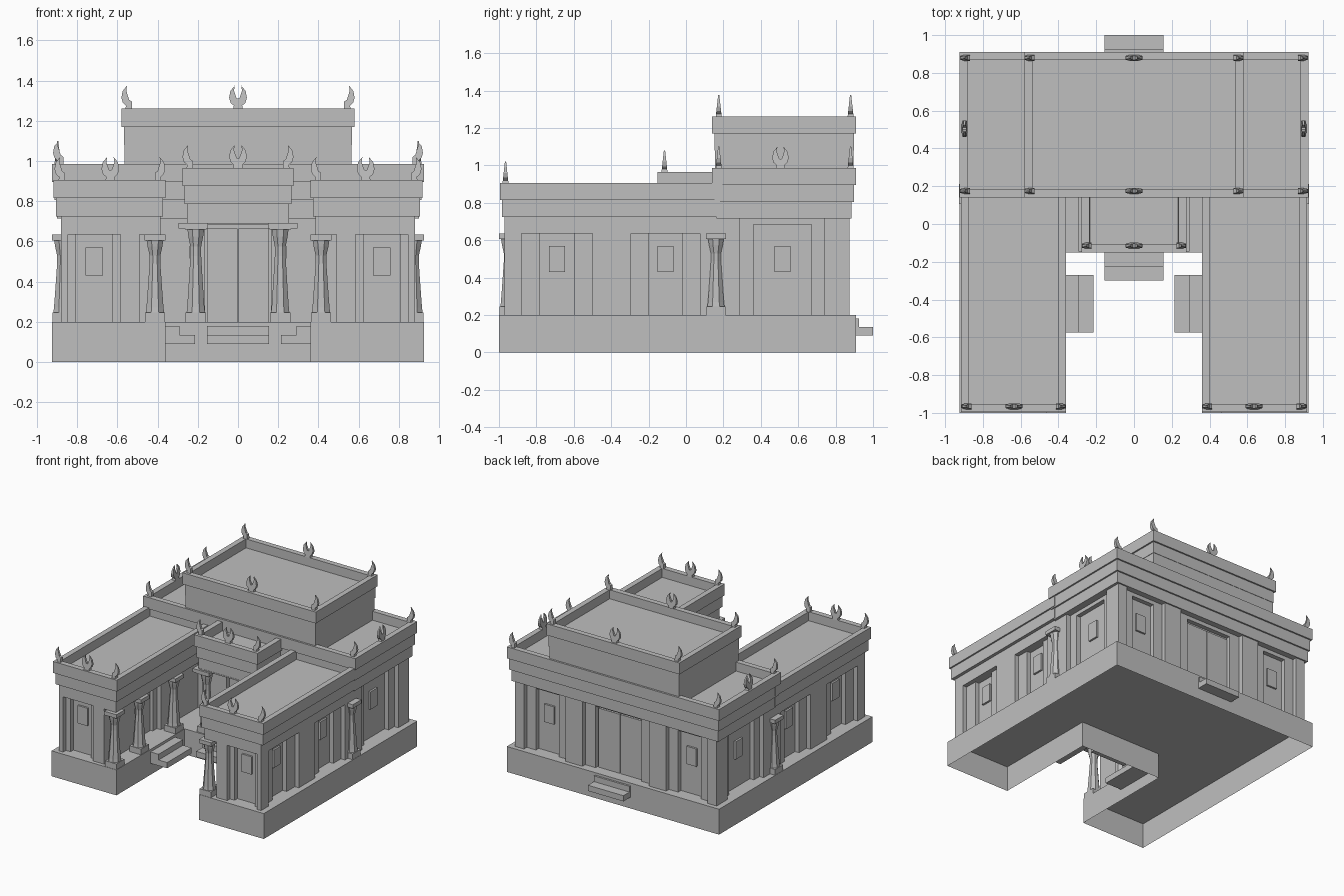
import bpy, bmesh, math
from mathutils import Matrix, Vector

cube = bpy.data.objects.get("Cube")
if cube:
    bpy.data.objects.remove(cube, do_unlink=True)

stone = bpy.data.materials.new("grey stone")
stone.use_nodes = True
GREY = (0.52, 0.52, 0.52, 1)
stone.diffuse_color = GREY
stone.node_tree.nodes["Principled BSDF"].inputs["Base Color"].default_value = GREY


def finish(bm, name):
    bmesh.ops.recalc_face_normals(bm, faces=bm.faces[:])
    me = bpy.data.meshes.new(name)
    bm.to_mesh(me)
    bm.free()
    me.materials.append(stone)
    ob = bpy.data.objects.new(name, me)
    bpy.context.collection.objects.link(ob)
    return ob


def add_box(bm, x, y, z):
    """Box from three (low, high) ranges."""
    size = [r[1] - r[0] for r in (x, y, z)]
    mid = [(r[1] + r[0]) / 2 for r in (x, y, z)]
    m = Matrix.Translation(mid) @ Matrix.Diagonal((*size, 1))
    return bmesh.ops.create_cube(bm, size=1, matrix=m)["verts"]


def boxes(name, *specs):
    bm = bmesh.new()
    for s in specs:
        add_box(bm, *s)
    return finish(bm, name)


def flip(r, s):
    return tuple(sorted((r[0] * s, r[1] * s)))


def cornice(name, x, y, top, bands, rim=0.06):
    """Stacked bands stepping inward downwards, with a sunken roof on top."""
    bm = bmesh.new()
    for i in range(bands):
        o = 0.012 * i
        z = (top - 0.09 * (i + 1), top - 0.09 * i)
        verts = add_box(bm, (x[0] + o, x[1] - o), (y[0] + o, y[1] - o), z)
        if i == 0:
            faces = {f for v in verts for f in v.link_faces}
            roof = max(faces, key=lambda f: f.calc_center_median().z)
            bmesh.ops.inset_region(bm, faces=[roof], thickness=rim)
            bmesh.ops.inset_region(bm, faces=[roof], thickness=0.0005, depth=-0.07)
    return finish(bm, name)


def face_box(side, plane, a, b, d0, d1, z):
    """Box on a wall: side is '+x', '-x', '+y' or '-y'; d is measured inward."""
    s = 1 if side[0] == "+" else -1
    deep = tuple(sorted((plane - s * d0, plane - s * d1)))
    return (deep, (a, b), z) if side[1] == "x" else ((a, b), deep, z)


STEP = 0.035


def carved_wall(name, box, niches):
    """Wall block with two-step niches, each holding a window or a double door."""
    wall = boxes(name, box)
    shallow, deep, fittings = [], [], []
    for side, plane, mid, outer, inner, top, kind in niches:
        shallow.append(face_box(side, plane, mid - outer, mid + outer, -0.05, STEP, (0.1, 0.8)))
        deep.append(face_box(side, plane, mid - inner, mid + inner, -0.06, 2 * STEP, (0.08, top)))
        d0, d1 = 2 * STEP - 0.015, 2 * STEP + 0.005
        if kind == "window":
            fittings.append(face_box(side, plane, mid - 0.043, mid + 0.043, d0, d1, (0.43, 0.57)))
        else:
            w = inner - 0.01
            for lo, hi in ((-w, -0.002), (0.002, w)):
                fittings.append(face_box(side, plane, mid + lo, mid + hi, d0, d1, (0.2, top - 0.02)))
    for label, specs in (("shallow", shallow), ("deep", deep)):
        cutter = boxes(f"{name}_{label}_cutter", *specs)
        cutter.hide_render = True
        cutter.hide_set(True)
        mod = wall.modifiers.new(label, "BOOLEAN")
        mod.operation, mod.solver, mod.object = "DIFFERENCE", "EXACT", cutter
    # Bake the cuts so no helper objects remain
    graph = bpy.context.evaluated_depsgraph_get()
    mesh = bpy.data.meshes.new_from_object(wall.evaluated_get(graph))
    wall.modifiers.clear()
    wall.data = mesh
    for label in ("shallow", "deep"):
        bpy.data.objects.remove(bpy.data.objects[f"{name}_{label}_cutter"], do_unlink=True)
    boxes(name + "_windows_and_doors", *fittings)


def column(name, x, y, top=0.635):
    """Waisted eight-sided column with square plinth and capital."""
    bm = bmesh.new()
    k = (top - 0.03 - 0.24) / 0.365
    rings = []
    for h, r in ((0, .05), (.03, .046), (.13, .038), (.25, .029), (.29, .029), (.335, .04), (.365, .045)):
        rings.append([bm.verts.new((x + r * math.cos(a), y + r * math.sin(a), 0.24 + h * k))
                      for a in (math.pi / 4 * (i + 0.5) for i in range(8))])
    for lo, hi in zip(rings, rings[1:]):
        for i in range(8):
            j = (i + 1) % 8
            bm.faces.new((lo[i], lo[j], hi[j], hi[i]))
    for h, z in ((0.05, (0.2, 0.245)), (0.053, (top - 0.03, top))):
        add_box(bm, (x - h, x + h), (y - h, y + h), z)
    return finish(bm, name)


HALF = ((.024, 0), (.021, .015), (.037, .03), (.044, .055), (.038, .088), (.016, .115),
        (.02, .09), (.013, .068))


def horn(name, x, y, z, side=0, turn=False):
    """Crescent ornament; side -1 or 1 keeps only the half used on corners."""
    if side:
        pts = [(side * (px - 0.016), pz) for px, pz in ((-.008, 0),) + HALF + ((.006, .045), (-.008, .035))]
    else:
        pts = list(HALF) + [(.006, .05)]
        pts += [(-px, pz) for px, pz in reversed(pts)]
    bm = bmesh.new()
    loops = [[bm.verts.new((px, s * (0.016 - 0.11 * pz), pz)) for px, pz in pts] for s in (-1, 1)]
    for loop in loops:
        bm.faces.new(loop)
    n = len(pts)
    for i in range(n):
        j = (i + 1) % n
        bm.faces.new((loops[0][i], loops[0][j], loops[1][j], loops[1][i]))
    ob = finish(bm, name)
    ob.location = Vector((x, y, z))
    if turn:
        ob.rotation_euler.z = math.pi / 2


# Hollow U-shaped podium, open underneath
bm = bmesh.new()
plan = [(-.925, -1), (-.36, -1), (-.36, -.15), (.36, -.15), (.36, -1), (.925, -1), (.925, .91), (-.925, .91)]
top = bm.faces.new([bm.verts.new((x, y, 0.2)) for x, y in plan])
skirt = bmesh.ops.extrude_edge_only(bm, edges=bm.edges[:])
bmesh.ops.translate(bm, vec=(0, 0, -0.2), verts=[v for v in skirt["geom"] if isinstance(v, bmesh.types.BMVert)])
finish(bm, "podium")

# Steps
LOW, HIGH, W = (0.09, 0.135), (0.135, 0.18), (-.155, .155)
boxes("front_steps", (W, (-.30, -.15), LOW), (W, (-.225, -.15), HIGH))
boxes("back_steps", (W, (.91, 1), LOW), (W, (.91, .925), HIGH))

# Main hall
hall = [("-y", .2, 0, .24, .165, .685, "door"), ("+y", .875, 0, .29, .2, .685, "door")]
for s, side in ((1, "+x"), (-1, "-x")):
    hall.append((side, .88 * s, .515, .225, .155, .685, "window"))
    hall.append(("+y", .875, .62 * s, .18, .1, .685, "window"))
carved_wall("hall_wall", ((-.88, .88), (.2, .875), (.2, .72)), hall)
cornice("hall_cornice", (-.925, .925), (.14, .91), .985, 3)

# Upper storey
boxes("upper_wall", ((-.565, .565), (.155, .895), (.9, 1.085)))
cornice("upper_cornice", (-.58, .58), (.14, .91), 1.26, 2)

# Entrance portico
cornice("portico_cornice", (-.277, .277), (-.152, .2), .965, 3)
boxes("portico_beam", ((-.25, .25), (-.13, .21), (.69, .7)))

for s, label in ((1, "left"), (-1, "right")):
    out, inn = ("+x", "-x") if s > 0 else ("-x", "+x")
    # Wing with a porch along its inner side
    carved_wall(label + "_wing_wall", (flip((.49, .88), s), (-.97, .21), (.2, .637)), [
        (out, .88 * s, -.69, .19, .09, .7, "window"),
        (out, .88 * s, -.11, .185, .09, .7, "window"),
        (inn, .49 * s, -.42, .16, .11, .61, "door"),
        ("-y", -.97, .715 * s, .13, .09, .7, "window")])
    boxes(label + "_wing_beam", (flip((.385, .88), s), (-.97, .21), (.635, .73)))
    cornice(label + "_wing_cornice", flip((.36, .917), s), (-.995, .195), .905, 2)
    boxes(label + "_wing_steps", (flip((.215, .36), s), (-.575, -.27), LOW),
          (flip((.29, .36), s), (-.575, -.27), HIGH))
    # Columns
    for i, y in enumerate((-.947, -.64, -.21)):
        column(f"{label}_porch_column_{i + 1}", .413 * s, y)
    column(label + "_side_column", .873 * s, .16)
    column(label + "_portico_column", .21 * s, -.09, .69)
    boxes(label + "_portico_lintel", (flip((.15, .295), s), (-.145, .2), (.665, .692)))
    # Horn ornaments
    for end, y in (("front", .175), ("back", .88)):
        horn(f"{label}_{end}_upper_horn", .552 * s, y, 1.26, s)
        horn(f"{label}_{end}_hall_horn", .892 * s, y, .985, s)
    horn(label + "_hall_crescent", .897 * s, .505, .985, turn=True)
    horn(label + "_wing_outer_horn", .885 * s, -.965, .905, s)
    horn(label + "_wing_inner_horn", .39 * s, -.965, .905, -s)
    horn(label + "_wing_crescent", .635 * s, -.965, .905)
    horn(label + "_portico_horn", .248 * s, -.115, .965, s)

horn("portico_crescent", 0, -.115, .965)
horn("upper_front_crescent", 0, .175, 1.26)
horn("upper_back_crescent", 0, .88, 1.26)
